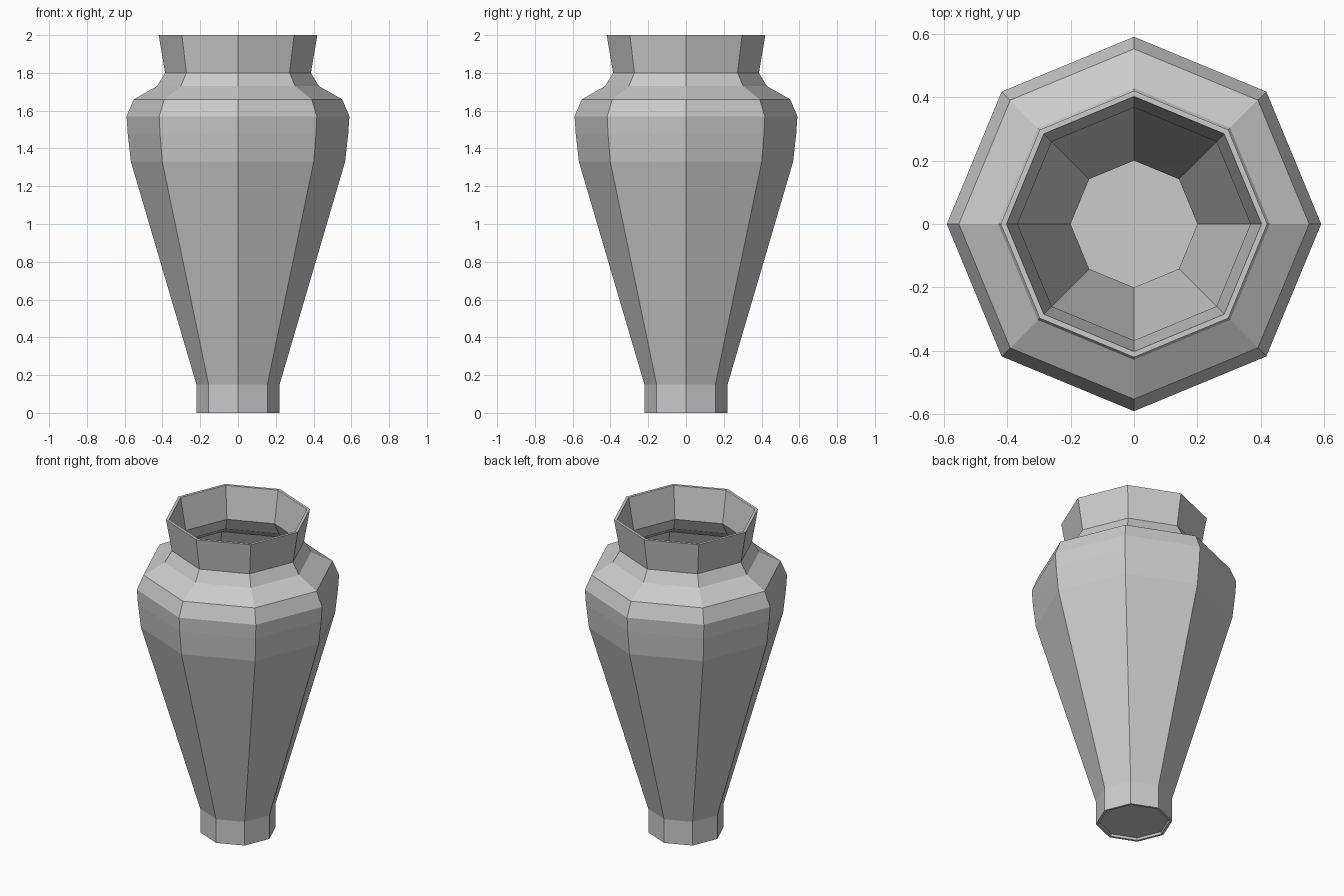
import bpy, bmesh
from math import cos, sin, pi

if "Cube" in bpy.data.objects:
    bpy.data.objects.remove(bpy.data.objects["Cube"])

SIDES = 8

# (radius, height) profile: underside, up the outer wall, over the rim, down the inner wall
outer = [(0.203, 0.015), (0.205, 0.0), (0.22, 0.0), (0.22, 0.15), (0.567, 1.33), (0.584, 1.48),
         (0.59, 1.57), (0.552, 1.66), (0.428, 1.73), (0.386, 1.80), (0.42, 2.0)]
inner = [(0.402, 2.0), (0.367, 1.80), (0.41, 1.72), (0.535, 1.645), (0.57, 1.565),
         (0.565, 1.48), (0.548, 1.33), (0.20, 0.15), (0.20, 0.02)]

bm = bmesh.new()


def ring(radius, z):
    return [bm.verts.new((radius * cos(2 * pi * i / SIDES), radius * sin(2 * pi * i / SIDES), z))
            for i in range(SIDES)]


# Lathe the profile into an eight-sided vessel
rings = [ring(r, z) for r, z in outer + inner]
for low, high in zip(rings, rings[1:]):
    for i in range(SIDES):
        j = (i + 1) % SIDES
        bm.faces.new((low[i], low[j], high[j], high[i]))

# Recessed underside and inside floor
bm.faces.new(list(reversed(rings[0])))
bm.faces.new(rings[-1])
bmesh.ops.recalc_face_normals(bm, faces=bm.faces[:])

mesh = bpy.data.meshes.new("vase")
bm.to_mesh(mesh)
bm.free()
vase = bpy.data.objects.new("vase", mesh)
bpy.context.collection.objects.link(vase)
